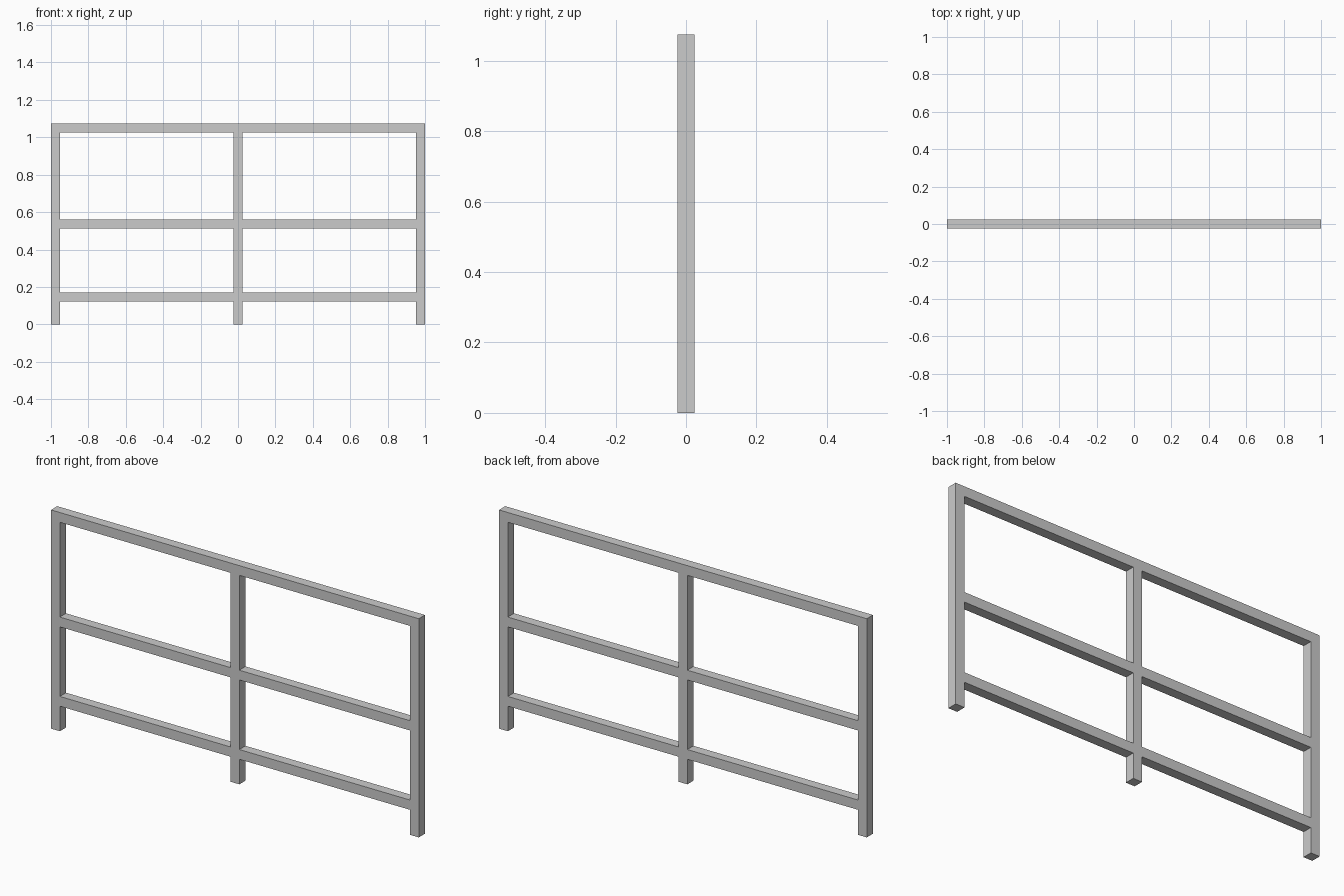
import bpy, bmesh
from mathutils import Vector

if "Cube" in bpy.data.objects:
    bpy.data.objects.remove(bpy.data.objects["Cube"])

T = 0.048          # square tube thickness
H = 1.075          # overall height
POSTS = [-1 + T / 2, 0, 1 - T / 2]       # post centres along x
RAILS = [0.147, 0.537, H - T / 2]        # rail centres along z


def edges_of(centres):
    return [c + s * T / 2 for c in centres for s in (-1, 1)]


xs = edges_of(POSTS)
zs = [0] + edges_of(RAILS)

# Welded frame: fill the cells belonging to a post or a rail
bm = bmesh.new()
for i in range(len(xs) - 1):
    for j in range(len(zs) - 1):
        is_post = i % 2 == 0
        is_rail = j % 2 == 1
        if is_post or is_rail:
            corners = [(xs[i], zs[j]), (xs[i + 1], zs[j]),
                       (xs[i + 1], zs[j + 1]), (xs[i], zs[j + 1])]
            bm.faces.new([bm.verts.new((x, -T / 2, z)) for x, z in corners])
bmesh.ops.remove_doubles(bm, verts=bm.verts[:], dist=1e-4)

# Give the frame its depth
ext = bmesh.ops.extrude_face_region(bm, geom=bm.faces[:], use_keep_orig=True)
moved = [g for g in ext["geom"] if isinstance(g, bmesh.types.BMVert)]
bmesh.ops.translate(bm, verts=moved, vec=Vector((0, T, 0)))
bmesh.ops.recalc_face_normals(bm, faces=bm.faces[:])

mesh = bpy.data.meshes.new("railing_frame")
bm.to_mesh(mesh)
bm.free()
bpy.context.collection.objects.link(bpy.data.objects.new("railing_frame", mesh))
